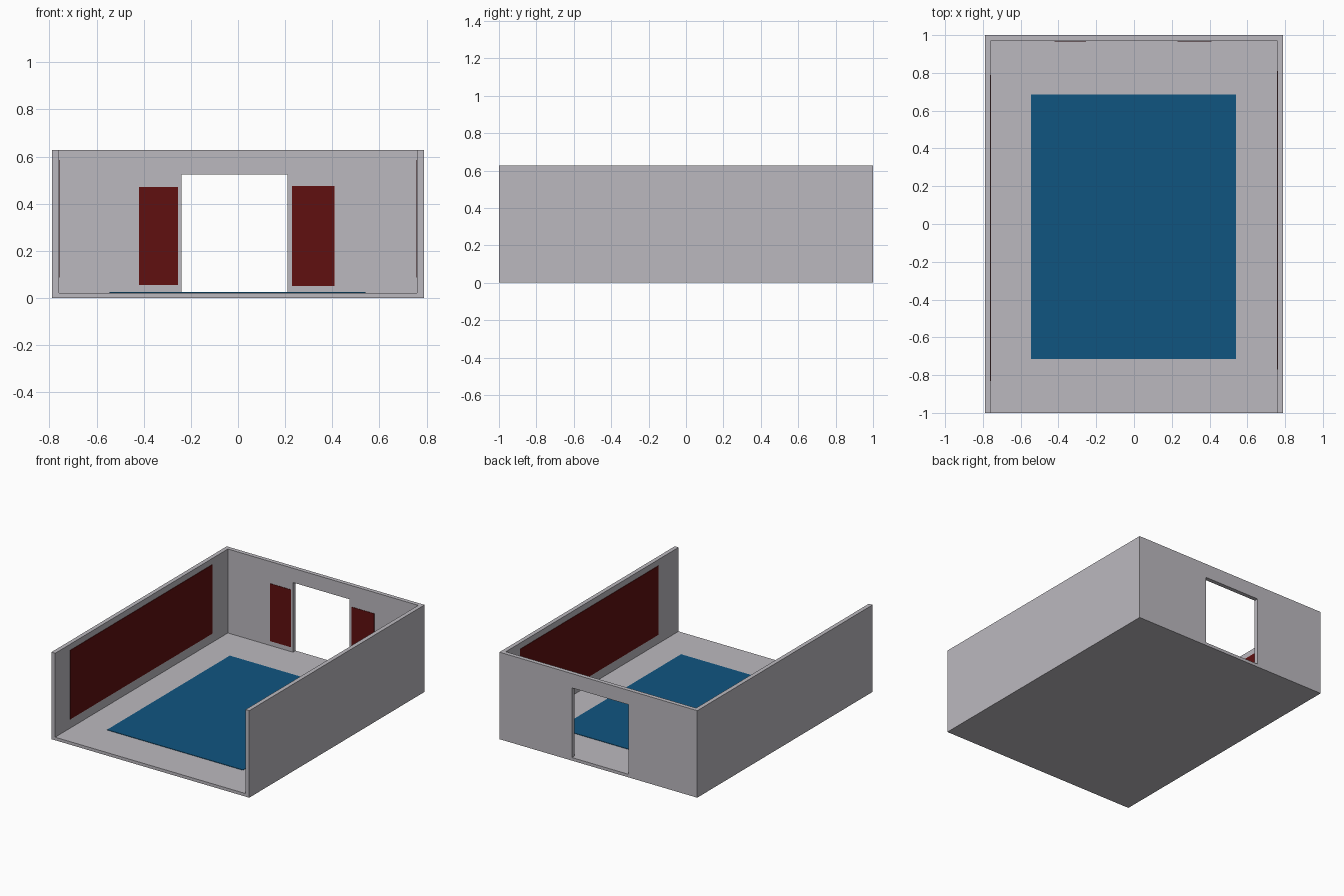
import bpy, bmesh
from mathutils import Vector

if "Cube" in bpy.data.objects:
    bpy.data.objects.remove(bpy.data.objects["Cube"])


def material(name, rgb):
    m = bpy.data.materials.new(name)
    m.diffuse_color = (*rgb, 1)
    m.use_nodes = True
    m.node_tree.nodes["Principled BSDF"].inputs["Base Color"].default_value = m.diffuse_color
    return m


GREY = material("wall grey", (0.50, 0.485, 0.52))
RED = material("dark red", (0.115, 0.005, 0.005))
BLUE = material("carpet blue", (0.005, 0.091, 0.216))


def prism(name, points, push, mat):
    """Extrude a flat outline along a vector into a closed solid."""
    bm = bmesh.new()
    face = bm.faces.new([bm.verts.new(p) for p in points])
    out = bmesh.ops.extrude_face_region(bm, geom=[face], use_keep_orig=True)
    verts = [v for v in out["geom"] if isinstance(v, bmesh.types.BMVert)]
    bmesh.ops.translate(bm, verts=verts, vec=Vector(push))
    bmesh.ops.recalc_face_normals(bm, faces=bm.faces)
    mesh = bpy.data.meshes.new(name)
    bm.to_mesh(mesh)
    bm.free()
    mesh.materials.append(mat)
    ob = bpy.data.objects.new(name, mesh)
    bpy.context.collection.objects.link(ob)
    return ob


def box(name, x, y, z, mat):
    pts = [(x[0], y[0], z[0]), (x[1], y[0], z[0]), (x[1], y[1], z[0]), (x[0], y[1], z[0])]
    return prism(name, pts, (0, 0, z[1] - z[0]), mat)


W, T, F, H = 0.79, 0.03, 0.022, 0.628   # half width, wall, floor, height
IN = W - T
P = 0.003                               # painted plate thickness

# Floor slab and carpet
box("floor", (-IN, IN), (-1, 1), (0, F), GREY)
box("carpet", (-0.545, 0.54), (-0.715, 0.685), (F - P, F + P), BLUE)

# Side walls with long red panels on their inner faces
for side, label in ((-1, "left"), (1, "right")):
    box(label + "_wall", sorted((side * IN, side * W)), (-1, 1), (0, H), GREY)
    y = (-0.83, 0.79) if side < 0 else (-0.77, 0.81)
    box(label + "_wall_panel", sorted((side * (IN - P), side * (IN + P))), y, (0.087, 0.585), RED)

# Back wall outline with the doorway notch
outline = [(-IN, F), (-0.24, F), (-0.24, 0.525), (0.21, 0.525),
           (0.21, F), (IN, F), (IN, H), (-IN, H)]
prism("back_wall", [(x, 1 - T, z) for x, z in outline], (0, T, 0), GREY)

# Red panels either side of the doorway
for label, x, z in (("left", (-0.42, -0.255), (0.055, 0.47)),
                    ("right", (0.23, 0.41), (0.05, 0.475))):
    box("back_panel_" + label, x, (1 - T - P, 1 - T + P), z, RED)
